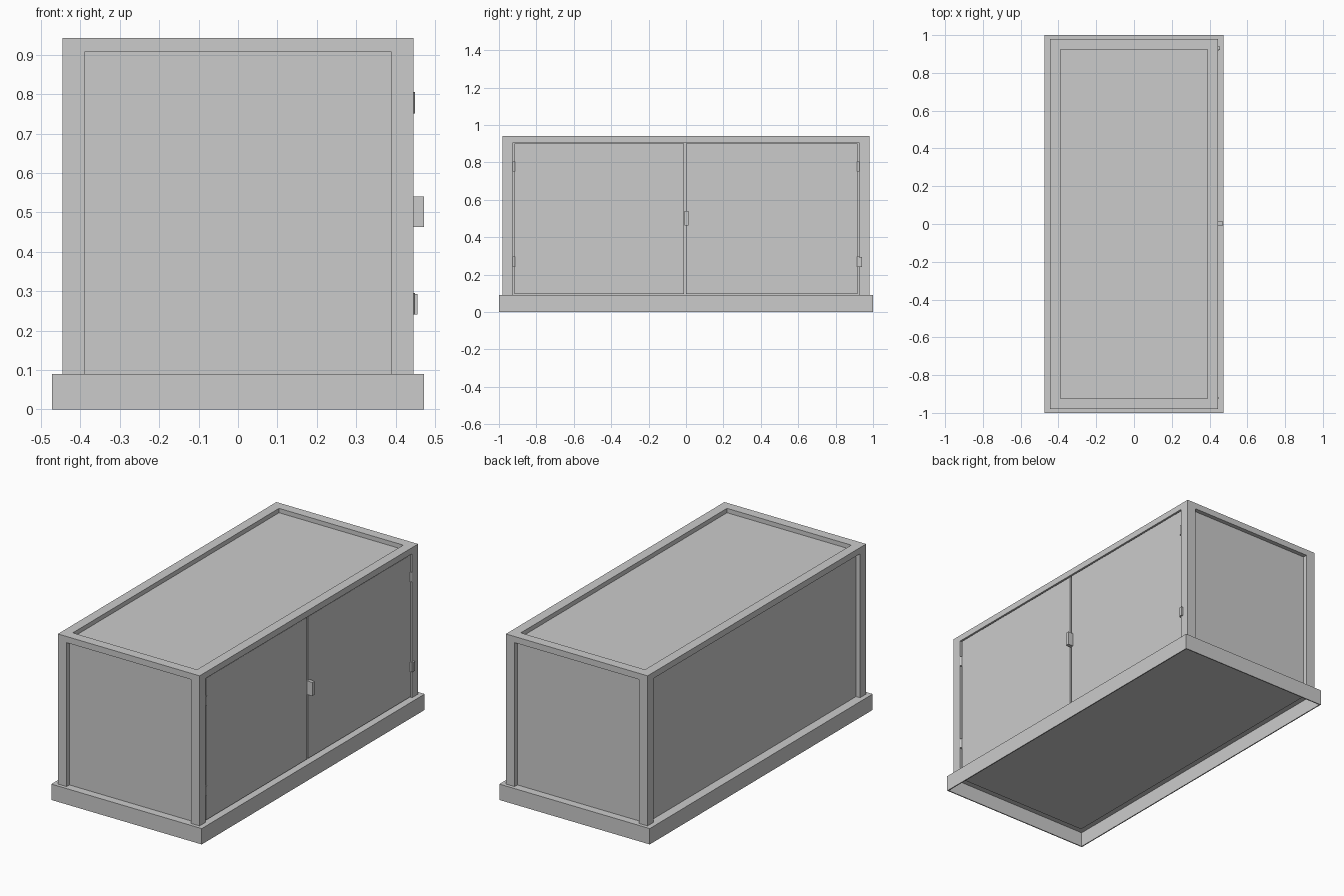
import bpy, bmesh

if "Cube" in bpy.data.objects:
    bpy.data.objects.remove(bpy.data.objects["Cube"])

X, Y, Z0, Z1 = 0.445, 0.98, 0.09, 0.942    # outer frame
W, REC, T = 0.055, 0.025, 0.012            # frame width, panel recess, sheet thickness


def mesh_object(name, bm):
    bmesh.ops.recalc_face_normals(bm, faces=bm.faces)
    me = bpy.data.meshes.new(name)
    bm.to_mesh(me)
    bm.free()
    ob = bpy.data.objects.new(name, me)
    bpy.context.collection.objects.link(ob)
    return ob


def add_box(bm, a, b):
    verts = bmesh.ops.create_cube(bm, size=1)["verts"]
    for v in verts:
        for i in range(3):
            v.co[i] = a[i] if v.co[i] < 0 else b[i]


def box(name, a, b):
    bm = bmesh.new()
    add_box(bm, a, b)
    return mesh_object(name, bm)


def rod(name, x, y, z, r, h):
    bm = bmesh.new()
    bmesh.ops.create_cone(bm, cap_ends=True, segments=12, radius1=r, radius2=r, depth=h)
    bmesh.ops.translate(bm, verts=bm.verts, vec=(x, y, z))
    return mesh_object(name, bm)


# hollow plinth skirt with a top ledge, and the cabinet floor
bx, by, t = 0.4725, 1.0, 0.006
for s in (-1, 1):
    xs, ys = sorted((s * bx, s * (bx - t))), sorted((s * by, s * (by - t)))
    box("plinth_long_board", (xs[0], -by, 0), (xs[1], by, Z0))
    box("plinth_short_board", (-bx + t, ys[0], 0), (bx - t, ys[1], Z0))
box("cabinet_floor", (-bx + t, -by + t, Z0 - 0.006), (bx - t, by - t, Z0))
box("floor_underside", (-0.43, -0.955, Z0 - 0.014), (0.43, 0.955, Z0 - 0.006))

# corner posts
for sx in (-1, 1):
    for sy in (-1, 1):
        xs = sorted((sx * X, sx * (X - W)))
        ys = sorted((sy * Y, sy * (Y - W)))
        box("corner_post", (xs[0], ys[0], Z0), (xs[1], ys[1], Z1 - 0.035))

# top rails
for s in (-1, 1):
    xs = sorted((s * X, s * (X - W)))
    ys = sorted((s * Y, s * (Y - W)))
    box("long_top_rail", (xs[0], -Y, Z1 - 0.035), (xs[1], Y, Z1))
    box("short_top_rail", (-X + W, ys[0], Z1 - 0.035), (X - W, ys[1], Z1))

# recessed panels
for s in (-1, 1):
    ys = sorted((s * (Y - REC), s * (Y - REC - T)))
    box("end_panel", (-X + W, ys[0], Z0), (X - W, ys[1], Z1 - 0.035))
box("back_panel", (-X + REC, -Y + W, Z0), (-X + REC + T, Y - W, Z1 - 0.035))
box("top_panel", (-X + W, -Y + W, Z1 - REC - T), (X - W, Y - W, Z1 - REC))

# pair of doors with narrow gaps
box("left_door", (0.42, -0.917, 0.097), (0.44, -0.010, 0.902))
box("right_door", (0.42, 0.001, 0.097), (0.44, 0.917, 0.902))

# hinges bridging the side gaps
for s in (-1, 1):
    for z in (0.268, 0.778):
        rod("door_hinge", 0.442, s * 0.921, z, 0.007, 0.055)

# latch handle and small catch plate
box("latch_handle", (0.43, -0.007, 0.463), (0.472, 0.014, 0.54))
box("catch_plate", (0.44, 0.921, 0.241), (0.455, 0.94, 0.293))
